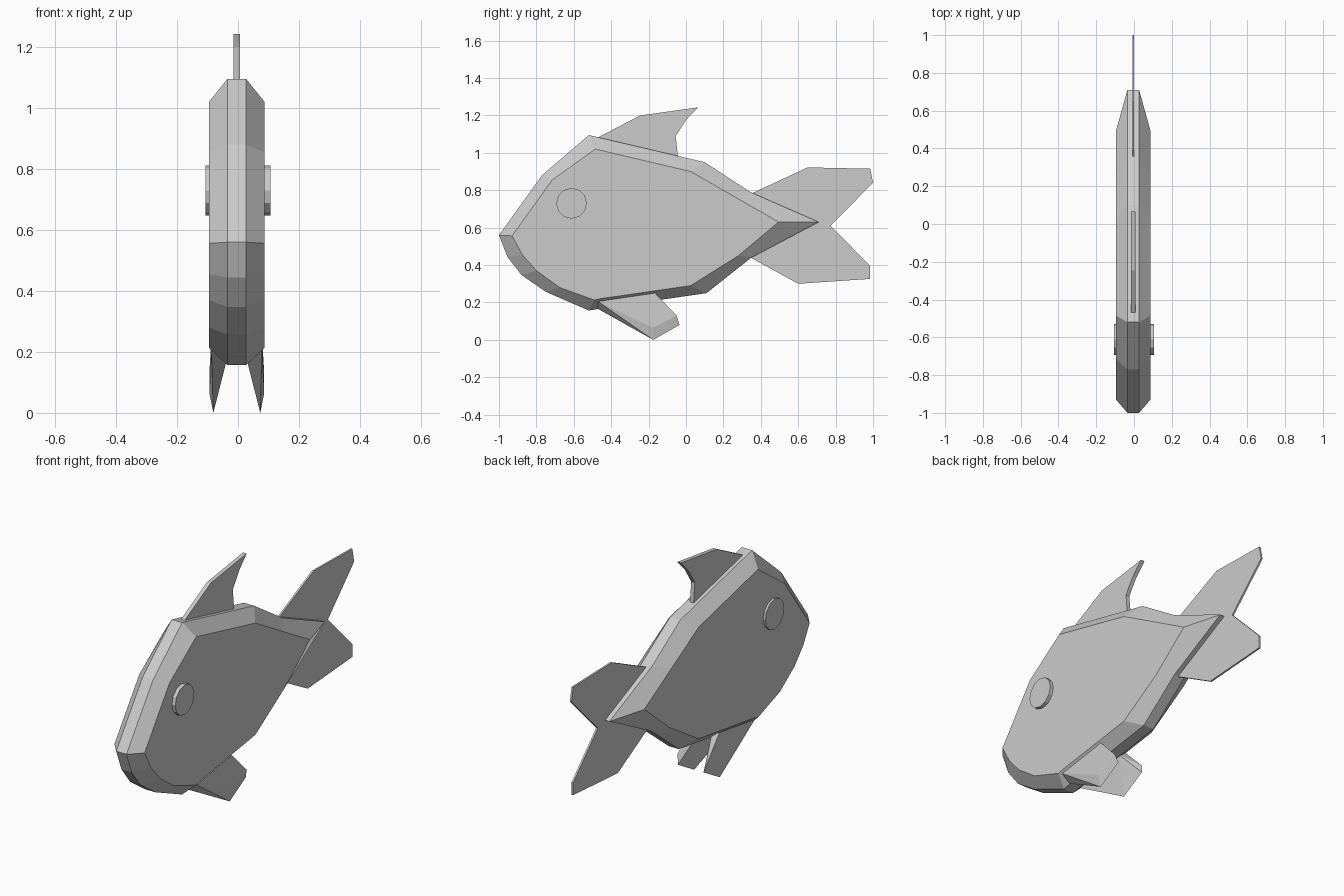
import bpy, bmesh, math
from mathutils import Matrix, Vector

cube = bpy.data.objects.get("Cube")
if cube:
    bpy.data.objects.remove(cube, do_unlink=True)

grey = bpy.data.materials.new("plain grey")
grey.use_nodes = True
COLOR = (0.6, 0.6, 0.6, 1)
grey.diffuse_color = COLOR
grey.node_tree.nodes["Principled BSDF"].inputs["Base Color"].default_value = COLOR

MID = -0.004  # plane of the body and its upright fins


def finish(name, bm):
    bmesh.ops.recalc_face_normals(bm, faces=bm.faces)
    mesh = bpy.data.meshes.new(name)
    bm.to_mesh(mesh)
    bm.free()
    mesh.materials.append(grey)
    obj = bpy.data.objects.new(name, mesh)
    bpy.context.collection.objects.link(obj)
    return obj


def loft(name, rings):
    """Join (x, outline) rings of equal length and cap both ends."""
    bm = bmesh.new()
    loops = [[bm.verts.new((x, y, z)) for y, z in pts] for x, pts in rings]
    for a, b in zip(loops, loops[1:]):
        for i in range(len(a)):
            bm.faces.new((a[i - 1], a[i], b[i], b[i - 1]))
    bm.faces.new(loops[0])
    bm.faces.new(loops[-1])
    return finish(name, bm)


def plate(name, pts, half):
    return loft(name, [(MID - half, pts), (MID + half, pts)])


# Body: flat sides with a wide chamfer out to a narrow rim
rim = [(-1, .56), (-.77, .88), (-.52, 1.095), (.10, .95), (.345, .79), (.71, .63),
       (.35, .44), (.11, .25), (-.47, .165), (-.52, .157), (-.75, .257),
       (-.88, .347), (-.955, .444)]
side = [(-.93, .556), (-.715, .855), (-.485, 1.02), (.025, .90), (.26, .765), (.495, .63),
        (.28, .45), (.025, .29), (-.46, .22), (-.49, .213), (-.675, .28),
        (-.80, .37), (-.875, .455)]
loft("body", [(MID - .091, side), (MID - .031, rim), (MID + .031, rim), (MID + .091, side)])

# Upright fins, rooted inside the body
plate("dorsal_fin", [(-.475, 1.08), (-.245, 1.20), (.065, 1.243), (0, 1.175),
                     (-.055, 1.09), (-.04, .95), (-.40, 1.0)], .011)
plate("tail_fin", [(.345, .78), (.65, .922), (.985, .915), (1, .84), (.773, .61),
                   (.985, .395), (.985, .326), (.60, .30), (.345, .44)], .005)

for name, s in (("left", 1), ("right", -1)):
    # Belly fin: wedge that thins to an edge at its tip
    bm = bmesh.new()
    for p in ((.083, -.47, .205), (.083, -.165, .25), (.09, -.05, .13), (.09, -.175, .065),
              (.077, -.175, 0), (.077, -.035, .08), (.035, -.47, .165), (.035, -.165, .225)):
        bm.verts.new((MID + s * p[0], p[1], p[2]))
    bmesh.ops.convex_hull(bm, input=bm.verts)
    bmesh.ops.dissolve_limit(bm, angle_limit=math.radians(2), verts=bm.verts, edges=bm.edges)
    finish(name + "_belly_fin", bm)

    # Eye: shallow disc standing out of the side
    bm = bmesh.new()
    bmesh.ops.create_cone(bm, cap_ends=True, segments=12, radius1=.082, radius2=.082,
                          depth=.04,
                          matrix=Matrix.Translation(Vector((s * .087, -.612, .73)))
                          @ Matrix.Rotation(math.pi / 2, 4, 'Y'))
    finish(name + "_eye", bm)
